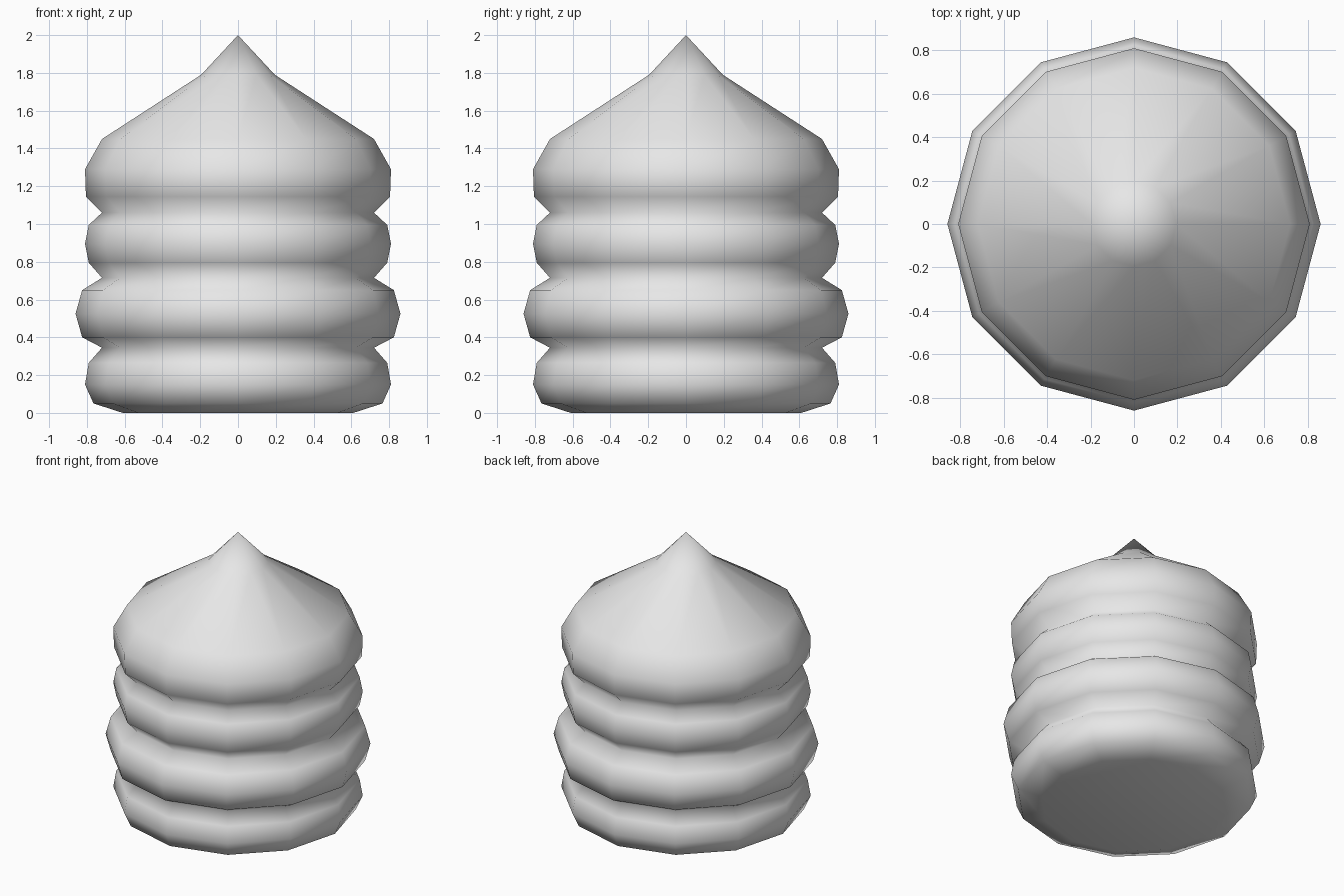
import bpy
import bmesh
import math
from mathutils import Matrix, Vector

default_cube = bpy.data.objects.get("Cube")
if default_cube:
    bpy.data.objects.remove(default_cube, do_unlink=True)

SIDES = 12

# Material
grey = bpy.data.materials.new("light grey")
grey.use_nodes = True
colour = (0.8, 0.8, 0.8, 1.0)
grey.diffuse_color = colour
grey.node_tree.nodes["Principled BSDF"].inputs["Base Color"].default_value = colour

# Half profile (radius, height): base, four stacked rolls, pointed tip
profile = [
    (0.61, 0.0), (0.765, 0.05), (0.81, 0.15), (0.79, 0.265), (0.72, 0.345),
    (0.825, 0.40), (0.86, 0.525), (0.825, 0.65), (0.72, 0.715),
    (0.79, 0.795), (0.81, 0.895), (0.79, 0.995), (0.72, 1.06),
    (0.805, 1.145), (0.81, 1.29), (0.72, 1.45),
    (0.195, 1.79), (0.0, 2.0),
]

# Swirled body: spin the profile around the vertical axis
bm = bmesh.new()
points = [bm.verts.new((r, 0, z)) for r, z in profile]
edges = [bm.edges.new(pair) for pair in zip(points, points[1:])]
bmesh.ops.spin(bm, geom=points + edges, cent=(0, 0, 0), axis=(0, 0, 1),
               angle=math.tau, steps=SIDES, use_merge=False)
bmesh.ops.remove_doubles(bm, verts=bm.verts[:], dist=0.0005)

# Flat underside
rim = [e for e in bm.edges if e.is_boundary]
bmesh.ops.contextual_create(bm, geom=rim)
bmesh.ops.recalc_face_normals(bm, faces=bm.faces[:])
for face in bm.faces:
    face.smooth = True

mesh = bpy.data.meshes.new("stacked_swirl")
bm.to_mesh(mesh)
bm.free()
mesh.materials.append(grey)
body = bpy.data.objects.new("stacked_swirl", mesh)
bpy.context.collection.objects.link(body)
